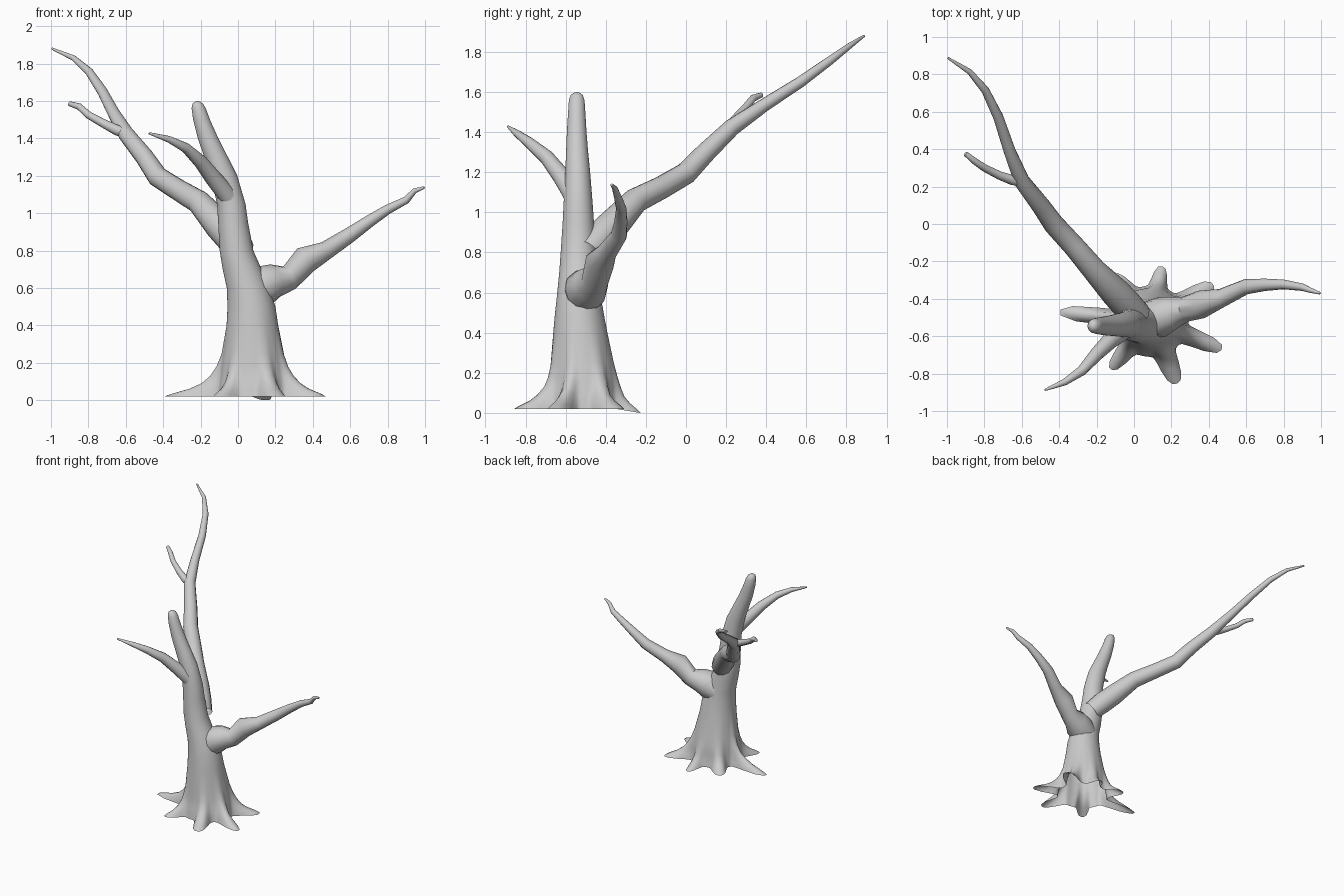
import bpy, bmesh
from math import sin, cos, pi, radians, exp
from mathutils import Vector


def loft(name, rings, tip=None):
    """Skin a list of rings, optionally closing the end on a tip point."""
    bm = bmesh.new()
    vs = [[bm.verts.new(p) for p in r] for r in rings]
    n = len(vs[0])
    for a, b in zip(vs, vs[1:]):
        for j in range(n):
            k = (j + 1) % n
            bm.faces.new((a[j], a[k], b[k], b[j]))
    if tip is not None:
        t = bm.verts.new(tip)
        for j in range(n):
            bm.faces.new((vs[-1][j], vs[-1][(j + 1) % n], t))
    me = bpy.data.meshes.new(name)
    bm.to_mesh(me)
    bm.free()
    ob = bpy.data.objects.new(name, me)
    bpy.context.collection.objects.link(ob)
    bpy.ops.object.select_all(action='DESELECT')
    bpy.context.view_layer.objects.active = ob
    ob.select_set(True)
    bpy.ops.object.shade_smooth_by_angle(angle=radians(50))
    return ob


def branch(name, pts, sides=12):
    """Tapered tube along points (x, y, z, radius)."""
    P = [Vector(p[:3]) for p in pts]
    rings, u = [], Vector((0, 0, 1))
    for i, p in enumerate(P):
        a = (P[min(i + 1, len(P) - 1)] - p).normalized()
        b = (p - P[max(i - 1, 0)]).normalized()
        t = (a + b).normalized()
        u = (u - t * u.dot(t)).normalized()
        v = t.cross(u)
        r = pts[i][3]
        rings.append([p + r * (u * cos(2 * pi * j / sides) + v * sin(2 * pi * j / sides))
                      for j in range(sides)])
    return loft(name, rings, P[-1] + t * pts[-1][3] * 0.6)


# Trunk with root flare: (z, centre x, centre y, radius x, radius y, root amount)
SECTIONS = [
    (.02, .09, -.52, .20, .19, 1), (.035, .09, -.52, .198, .187, .86),
    (.06, .09, -.52, .195, .183, .56), (.09, .09, -.52, .19, .178, .34),
    (.13, .088, -.515, .183, .172, .19), (.18, .085, -.515, .175, .166, .09),
    (.25, .083, -.518, .162, .156, .03), (.4, .077, -.527, .138, .135, 0),
    (.5, .072, -.532, .128, .121, 0), (.6, .055, -.535, .115, .107, 0),
    (.7, .022, -.535, .104, .097, 0), (.8, -.008, -.537, .09, .088, 0),
    (.95, -.026, -.537, .08, .078, 0), (1.05, -.036, -.538, .076, .072, 0),
    (1.2, -.075, -.54, .071, .062, 0), (1.3, -.117, -.543, .063, .055, 0),
    (1.4, -.16, -.545, .055, .049, 0), (1.5, -.195, -.545, .045, .043, 0),
    (1.56, -.21, -.545, .038, .039, 0), (1.585, -.215, -.545, .028, .03, 0),
    (1.596, -.216, -.545, .014, .016, 0)]
# Roots: (direction in degrees, reach, angular half width, dip of the tip)
ROOTS = [(174, .49, .15, 0), (231, .34, .18, 0), (292, .37, .21, 0), (338, .41, .18, 0),
         (31, .39, .21, 0), (79, .31, .18, .02), (129, .33, .22, 0)]
N = 96
rings = []
for z, cx, cy, rx, ry, amount in SECTIONS:
    ring = []
    for j in range(N):
        th = 2 * pi * j / N
        ext = dip = 0
        for deg, reach, w, d in ROOTS:
            dt = (th - radians(deg) + pi) % (2 * pi) - pi
            g = exp(-abs(dt / w) ** 2.8)
            ext += (reach - .2) * g
            dip += d * g
        ring.append((cx + (rx + ext * amount) * cos(th), cy + (ry + ext * amount) * sin(th),
                     z - dip * amount))
    rings.append(ring)
loft("trunk_and_roots", rings, (-.217, -.545, 1.6))

# Long back branch and its twig
branch("long_back_branch", [
    (.02, -.49, .80, .075), (-.04, -.43, .87, .082), (-.1, -.365, .935, .08),
    (-.21, -.25, 1.06, .064), (-.32, -.12, 1.125, .058), (-.43, 0, 1.195, .056),
    (-.5, .1, 1.3, .05), (-.6, .23, 1.425, .043), (-.665, .39, 1.535, .033),
    (-.725, .57, 1.65, .028), (-.795, .715, 1.755, .022), (-.88, .815, 1.83, .015),
    (-.995, .888, 1.88, .006)])
branch("back_twig", [
    (-.585, .225, 1.42, .028), (-.65, .235, 1.445, .028), (-.72, .26, 1.48, .023),
    (-.8, .3, 1.525, .02), (-.85, .335, 1.57, .018), (-.9, .375, 1.585, .013)], 10)

# Front left branch
branch("front_left_branch", [
    (-.02, -.54, 1.03, .05), (-.06, -.57, 1.1, .05), (-.13, -.625, 1.185, .045),
    (-.2, -.695, 1.275, .037), (-.28, -.785, 1.35, .027), (-.37, -.845, 1.395, .018),
    (-.475, -.887, 1.427, .006)])

# Right branch with a knobbly elbow
branch("right_branch", [
    (.06, -.51, .57, .09), (.14, -.5, .615, .108), (.2, -.475, .64, .09),
    (.275, -.455, .655, .068), (.36, -.43, .75, .075), (.47, -.395, .8, .05),
    (.6, -.335, .885, .041), (.7, -.325, .955, .033), (.8, -.323, 1.02, .026),
    (.9, -.338, 1.07, .02), (.945, -.355, 1.12, .014), (.995, -.37, 1.137, .007)])
